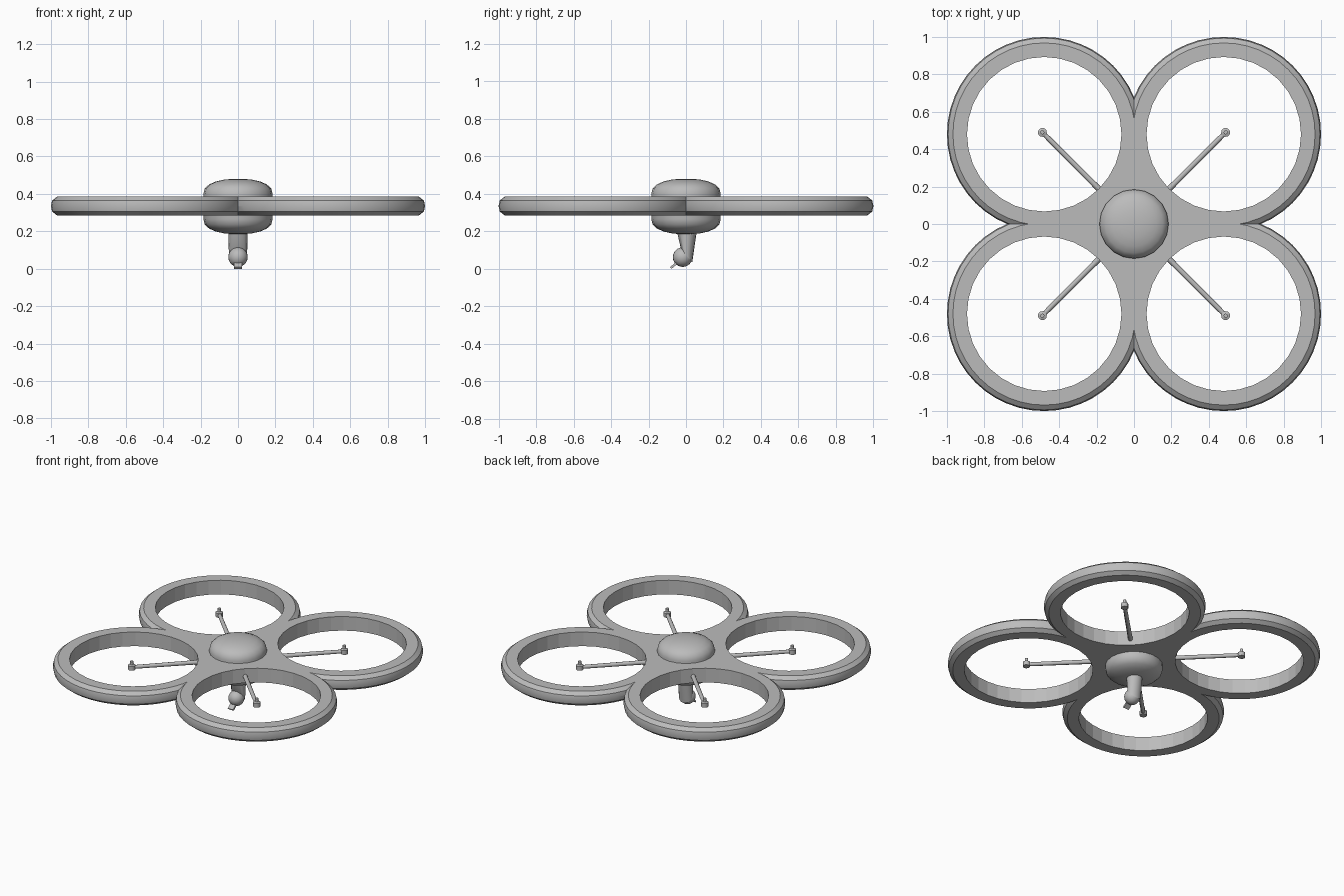
import bpy, bmesh, math
from mathutils import Vector, Matrix

if "Cube" in bpy.data.objects:
    bpy.data.objects.remove(bpy.data.objects["Cube"], do_unlink=True)

grey = bpy.data.materials.new("plain grey")
grey.use_nodes = True
colour = (0.5, 0.5, 0.5, 1)
grey.diffuse_color = colour
next(n for n in grey.node_tree.nodes if n.type == "BSDF_PRINCIPLED").inputs["Base Color"].default_value = colour

HUB = 0.48                      # rotor centre offset on both axes
HOLE = 0.413                    # duct opening radius
LOW, HIGH = 0.285, 0.385        # frame underside and top
QUADS = [("front_right", -1, -1), ("front_left", 1, -1), ("back_right", -1, 1), ("back_left", 1, 1)]


def finish(name, bm):
    bmesh.ops.recalc_face_normals(bm, faces=bm.faces)
    mesh = bpy.data.meshes.new(name)
    bm.to_mesh(mesh)
    bm.free()
    mesh.materials.append(grey)
    ob = bpy.data.objects.new(name, mesh)
    bpy.context.collection.objects.link(ob)
    return ob


def smooth(ob, degrees):
    bpy.ops.object.select_all(action="DESELECT")
    ob.select_set(True)
    bpy.context.view_layer.objects.active = ob
    bpy.ops.object.shade_smooth_by_angle(angle=math.radians(degrees))


def loft(bm, rings):
    """Skin a stack of point loops and cap both ends."""
    loops = [[bm.verts.new(p) for p in ring] for ring in rings]
    n = len(loops[0])
    for a, b in zip(loops, loops[1:]):
        for i in range(n):
            j = (i + 1) % n
            bm.faces.new((a[i], a[j], b[j], b[i]))
    bm.faces.new(loops[0])
    bm.faces.new(loops[-1])


def circle(r, z, n, x=0, y=0):
    steps = [2 * math.pi * i / n for i in range(n)]
    return [(x + r * math.cos(t), y + r * math.sin(t), z) for t in steps]


def lathe(name, profile, n, x=0, y=0):
    bm = bmesh.new()
    loft(bm, [circle(r, z, n, x, y) for r, z in profile])
    return finish(name, bm)


def boolean(ob, other, operation):
    mod = ob.modifiers.new(operation.lower(), "BOOLEAN")
    mod.operation, mod.solver, mod.object = operation, "EXACT", other
    bpy.context.view_layer.objects.active = ob
    bpy.ops.object.modifier_apply(modifier=mod.name)
    bpy.data.objects.remove(other, do_unlink=True)


# Duct frame: a centre plate joined to four discs, then bored out
bm = bmesh.new()
bmesh.ops.create_cube(bm, size=1, matrix=Matrix.Translation((0, 0, (LOW + HIGH) / 2))
                      @ Matrix.Diagonal((2 * HUB, 2 * HUB, HIGH - LOW, 1)))
frame = finish("duct_frame", bm)
rim = [(0.488, LOW), (0.514, 0.306), (0.52, 0.335), (0.514, 0.364), (0.488, HIGH)]
for side, sx, sy in QUADS:
    boolean(frame, lathe("disc", rim, 48, sx * HUB, sy * HUB), "UNION")
for side, sx, sy in QUADS:
    boolean(frame, lathe("bore", [(HOLE, 0.2), (HOLE, 0.5)], 32, sx * HUB, sy * HUB), "DIFFERENCE")
smooth(frame, 30)
# Bore walls stay faceted
for p in frame.data.polygons:
    reach = math.hypot(abs(p.center.x) - HUB, abs(p.center.y) - HUB)
    if reach < HOLE + 0.01 and abs(p.normal.z) < 0.1:
        p.use_smooth = False

# Rounded central body
half = [(0.03, 0.48), (0.075, 0.476), (0.12, 0.466), (0.155, 0.45), (0.178, 0.428), (0.185, 0.4)]
mirrored = [(r, LOW + HIGH - 0.005 - z) for r, z in reversed(half)]
smooth(lathe("body", half + mirrored, 20), 50)

# Diagonal arms, each with a motor base and shaft
for side, sx, sy in QUADS:
    start, end = Vector((sx * 0.1, sy * 0.1, 0.33)), Vector((sx * 0.49, sy * 0.49, 0.33))
    span = end - start
    bm = bmesh.new()
    bmesh.ops.create_cone(bm, cap_ends=True, segments=8, radius1=0.016, radius2=0.013, depth=span.length,
                          matrix=Matrix.Translation((start + end) / 2)
                          @ span.to_track_quat("Z", "Y").to_matrix().to_4x4())
    smooth(finish(side + "_arm", bm), 50)
    motor = [(0.024, 0.315), (0.024, 0.345), (0.011, 0.35), (0.011, 0.372)]
    smooth(lathe(side + "_motor", motor, 12, end.x, end.y), 40)

# Tapered camera neck with a slanted lower end
bm = bmesh.new()
steps = [2 * math.pi * i / 16 for i in range(16)]
loft(bm, [[(0.051 * math.cos(t), 0.004 + 0.055 * math.sin(t), 0.21) for t in steps],
          [(0.049 * math.cos(t), 0.003 + 0.03 * math.sin(t), 0.07 - 0.037 * math.sin(t)) for t in steps]])
smooth(finish("camera_neck", bm), 40)

# Camera ball
bm = bmesh.new()
bmesh.ops.create_uvsphere(bm, u_segments=20, v_segments=12, radius=0.052,
                          matrix=Matrix.Translation((0, -0.018, 0.062)))
smooth(finish("camera_ball", bm), 60)

# Thin visor pointing forward and down from the ball
bm = bmesh.new()
bmesh.ops.create_cube(bm, size=1, matrix=Matrix.Translation((0, -0.06, 0.022))
                      @ Matrix.Rotation(math.radians(40), 4, "X") @ Matrix.Diagonal((0.042, 0.055, 0.012, 1)))
finish("camera_visor", bm)
